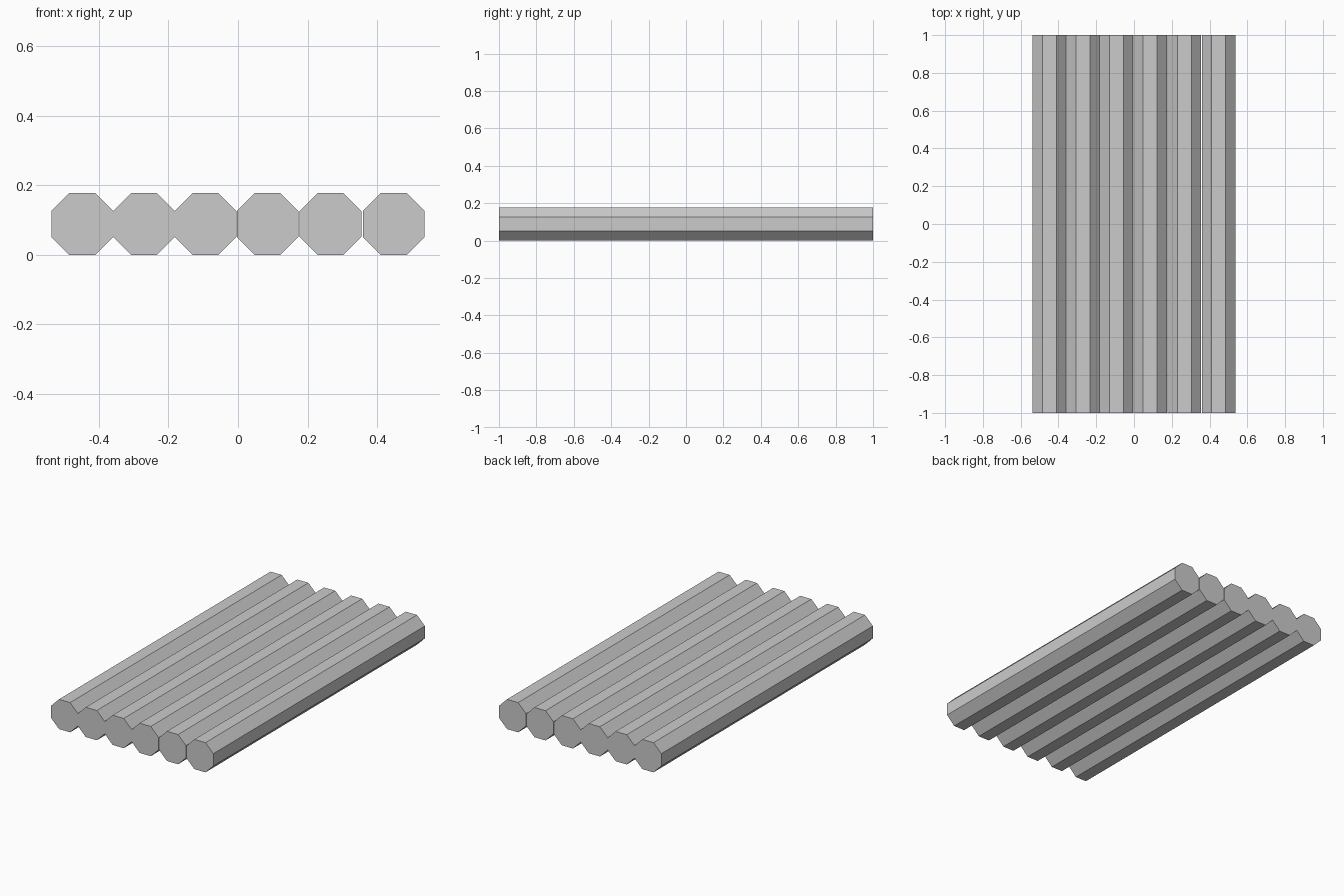
import bpy
from math import pi, cos

if "Cube" in bpy.data.objects:
    bpy.data.objects.remove(bpy.data.objects["Cube"])

APOTHEM = 0.089
LENGTH = 2.0
CENTERS = (-0.448, -0.271, -0.093, 0.0855, 0.2665, 0.448)


def add_log(index, x):
    # Octagonal log lying along y, resting on a flat side
    bpy.ops.mesh.primitive_cylinder_add(
        vertices=8, radius=APOTHEM / cos(pi / 8), depth=LENGTH)
    log = bpy.context.object
    log.name = f"log_{index}"
    # Turn half a facet so flats face up, down and sideways, then lay it down
    for v in log.data.vertices:
        px, py, pz = v.co
        c, s = cos(pi / 8), cos(3 * pi / 8)
        v.co = (px * c - py * s, pz, -(px * s + py * c))
    log.location = (x, 0, APOTHEM)


# Row of six logs forming the raft
for i, x in enumerate(CENTERS, 1):
    add_log(i, x)
